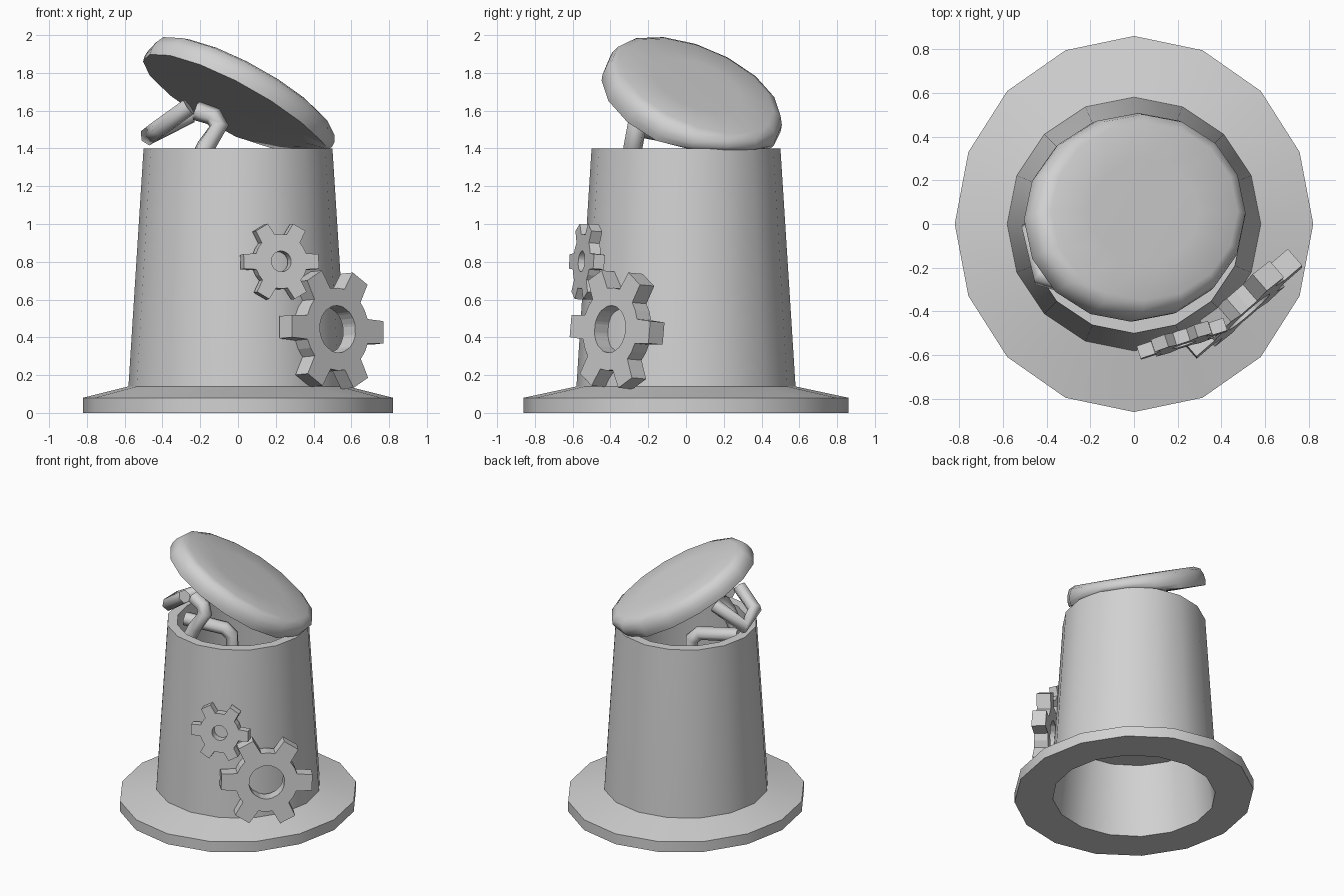
import bpy, bmesh, math
from mathutils import Matrix, Vector

if "Cube" in bpy.data.objects:
    bpy.data.objects.remove(bpy.data.objects["Cube"])

grey = bpy.data.materials.new("plain_grey")
grey.diffuse_color = (0.64, 0.64, 0.64, 1)
grey.use_nodes = True
grey.node_tree.nodes["Principled BSDF"].inputs["Base Color"].default_value = grey.diffuse_color


def finish(name, bm, smooth_angle=None):
    bmesh.ops.remove_doubles(bm, verts=bm.verts, dist=1e-5)
    bmesh.ops.recalc_face_normals(bm, faces=bm.faces)
    me = bpy.data.meshes.new(name)
    bm.to_mesh(me)
    bm.free()
    me.materials.append(grey)
    ob = bpy.data.objects.new(name, me)
    bpy.context.collection.objects.link(ob)
    if smooth_angle:
        for p in me.polygons:
            p.use_smooth = True
        me.set_sharp_from_angle(angle=math.radians(smooth_angle))
    return ob


def lathe(name, profile, closed=False, smooth=None, matrix=None, rest_z=None, sides=16):
    """Spin (radius_x, radius_y, z) points around z."""
    bm = bmesh.new()
    rings = []
    for rx, ry, z in profile:
        if rx == 0:
            rings.append([bm.verts.new((0, 0, z))] * sides)
        else:
            rings.append([bm.verts.new((rx * math.cos(2 * math.pi * i / sides),
                                        ry * math.sin(2 * math.pi * i / sides), z))
                          for i in range(sides)])
    pairs = list(zip(rings, rings[1:]))
    if closed:
        pairs.append((rings[-1], rings[0]))
    for a, b in pairs:
        for i in range(sides):
            j = (i + 1) % sides
            bm.faces.new(list(dict.fromkeys((a[i], a[j], b[j], b[i]))))
    if matrix:
        bm.transform(matrix)
    if rest_z:
        # bend the low side so it settles softly on the given height
        for v in bm.verts:
            v.co.z = rest_z + 0.03 * math.log(1 + math.exp((v.co.z - rest_z) / 0.03))
    return finish(name, bm, smooth)


# Hat brim and hollow crown
lathe("brim", [(0.585, 0.585, 0), (0.82, 0.86, 0), (0.82, 0.86, 0.08), (0.58, 0.58, 0.14)],
      smooth=30)
lathe("crown", [(0.585, 0.585, 0), (0.58, 0.58, 0.14), (0.5, 0.5, 1.4),
                (0.43, 0.43, 1.4), (0.57, 0.57, 0)], closed=True, smooth=30)

# Floor inside the crown
lathe("inner_floor", [(0, 0, 0.54), (0.518, 0.518, 0.54), (0.518, 0.518, 0.56), (0, 0, 0.56)])

# Tilted lid with a rounded upper edge
a, b = 0.51, 0.32
n = Vector((a, b, 1)).normalized()
tilt = Matrix(((0.49, 0, n.x, -0.013),
               (0, 0.467, n.y, 0.02),
               (-0.49 * a, -0.467 * b, n.z, 1.61),
               (0, 0, 0, 1)))
lid_profile = [(0, 0), (0.4, 0), (0.75, 0), (1, 0), (1.01, 0.035), (1, 0.075), (0.96, 0.12),
               (0.87, 0.14), (0.5, 0.143), (0, 0.145)]
lathe("lid", [(r, r, z) for r, z in lid_profile], smooth=50, matrix=tilt, rest_z=1.385)


# Gears: six tapered teeth around a pierced disc, leaning with the crown wall
def gear(name, centre, turn, spin, tip, root, hole, thick):
    bm = bmesh.new()
    outline = []
    for k in range(6):
        for deg, r in ((-17, root), (-10.5, tip), (10.5, tip), (17, root), (30, root)):
            outline.append((math.radians(60 * k + deg - spin), r))
    loops = []
    for y, inner in ((-1, False), (1, False), (1, True), (-1, True)):
        loops.append([bm.verts.new(((hole if inner else r) * math.cos(t), y * thick / 2,
                                    (hole if inner else r) * math.sin(t))) for t, r in outline])
    count = len(outline)
    for k in range(4):
        p, q = loops[k], loops[(k + 1) % 4]
        for i in range(count):
            j = (i + 1) % count
            bm.faces.new((p[i], p[j], q[j], q[i]))
    bm.transform(Matrix.Translation(centre) @ Matrix.Rotation(math.radians(turn), 4, 'Z')
                 @ Matrix.Rotation(math.radians(-4), 4, 'X'))
    finish(name, bm)


gear("large_gear", (0.495, -0.365, 0.44), 41, 3, 0.325, 0.22, 0.125, 0.1)
gear("small_gear", (0.22, -0.525, 0.8), 18, 0, 0.212, 0.145, 0.055, 0.06)


# Bent arms reaching out from under the lid
def arm(name, points, radius=0.05):
    cu = bpy.data.curves.new(name, 'CURVE')
    cu.dimensions = '3D'
    cu.bevel_depth = radius
    cu.bevel_resolution = 1
    cu.use_fill_caps = True
    sp = cu.splines.new('POLY')
    sp.points.add(len(points) - 1)
    for p, co in zip(sp.points, points):
        p.co = (*co, 1)
    cu.materials.append(grey)
    ob = bpy.data.objects.new(name, cu)
    bpy.context.collection.objects.link(ob)
    bpy.ops.object.select_all(action='DESELECT')
    ob.select_set(True)
    bpy.context.view_layer.objects.active = ob
    bpy.ops.object.convert(target='MESH')


arm("hooked_arm", [(-0.26, -0.28, 1.62), (-0.42, -0.24, 1.505), (-0.475, -0.03, 1.465),
                   (-0.25, 0, 1.58)])
arm("front_arm", [(-0.22, -0.29, 1.3), (-0.17, -0.28, 1.41), (-0.1, -0.26, 1.52),
                  (-0.13, -0.24, 1.57), (-0.22, -0.22, 1.6)], 0.052)
arm("inner_arm", [(-0.05, 0, 0.9), (-0.05, 0, 1.27), (-0.1, -0.02, 1.32), (-0.38, -0.1, 1.35)])
